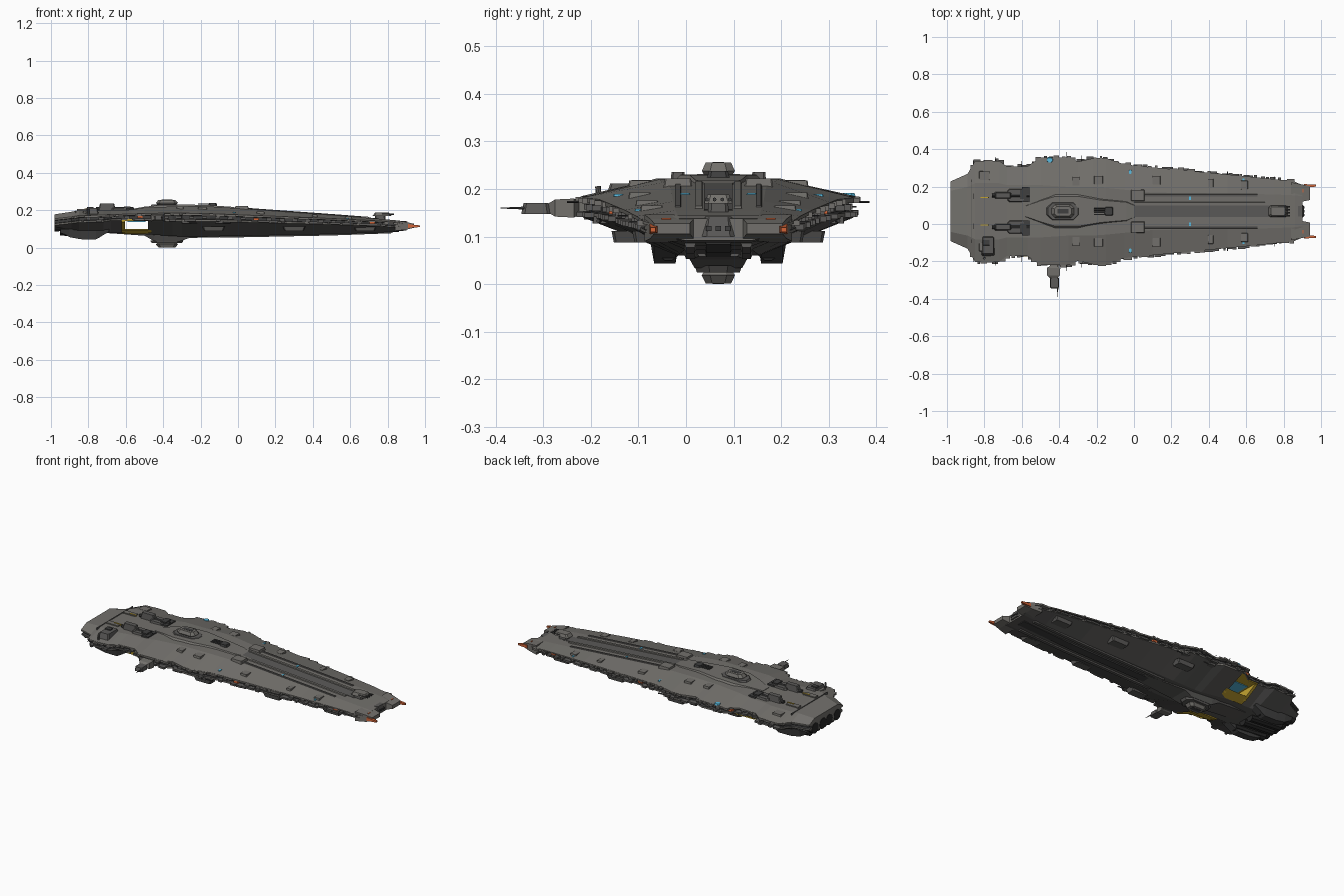
import bpy, bmesh, math, random
from mathutils import Vector

if "Cube" in bpy.data.objects:
    bpy.data.objects.remove(bpy.data.objects["Cube"])
random.seed(4)
Y0 = 0.068          # centreline of the hull

def mat(name, r, g, b):
    m = bpy.data.materials.new(name)
    m.diffuse_color = (r, g, b, 1)
    m.use_nodes = True
    m.node_tree.nodes["Principled BSDF"].inputs["Base Color"].default_value = m.diffuse_color
    return m
GREY = mat("hull_grey", .17, .163, .15)
MID = mat("panel_grey", .105, .102, .098)
DARK = mat("dark_grey", .05, .05, .05)
BLACK = mat("engine_black", .02, .02, .02)
YELLOW = mat("hangar_yellow", .55, .37, .03)
BLUE = mat("signal_blue", .1, .5, .75)
ORANGE = mat("tip_orange", .65, .13, .04)

def loft(name, rings, *mats, rule=None):
    """Skin closed rings of equal length and cap both ends."""
    bm = bmesh.new()
    vs = [[bm.verts.new(p) for p in r] for r in rings]
    n = len(rings[0])
    for a, b in zip(vs, vs[1:]):
        for i in range(n):
            f = bm.faces.new((a[i], a[(i+1) % n], b[(i+1) % n], b[i]))
            if rule:
                f.material_index = rule(i)
    bm.faces.new(vs[0][::-1])
    bm.faces.new(vs[-1])
    bmesh.ops.recalc_face_normals(bm, faces=bm.faces)
    me = bpy.data.meshes.new(name)
    bm.to_mesh(me)
    bm.free()
    for m in mats:
        me.materials.append(m)
    ob = bpy.data.objects.new(name, me)
    bpy.context.collection.objects.link(ob)
    return ob

def box(name, x, y, z, m):
    """Box from (min, max) ranges."""
    return loft(name, [[(a, y[0], z[0]), (a, y[1], z[0]), (a, y[1], z[1]), (a, y[0], z[1])] for a in x], m)

def pad(name, x, y, z0, z1, lx, ly, t, m, cut=.3):
    """Chamfered eight-sided block whose top is scaled by t."""
    def ring(z, s):
        a, b = lx/2*s, ly/2*s
        c = min(a, b)*cut
        return [(x+p, y+q, z) for p, q in ((a, -b+c), (a, b-c), (a-c, b), (-a+c, b),
                                          (-a, b-c), (-a, -b+c), (-a+c, -b), (a-c, -b))]
    return loft(name, [ring(z0, 1), ring(z1, t)], m)

def rod(name, p, q, r, m, r2=None, n=8):
    p, q = Vector(p), Vector(q)
    rot = (q-p).to_track_quat('Z', 'Y')
    def ring(c, s):
        return [c + rot @ Vector((s*math.cos(2*math.pi*i/n), s*math.sin(2*math.pi*i/n), 0)) for i in range(n)]
    return loft(name, [ring(p, r), ring(q, r if r2 is None else r2)], m)

# hull stations: x, half width, roof half width, roof z, edge top z, edge bottom z, belly half width, belly z
ST = [(-.98, .16, .11, .178, .155, .12, .10, .095), (-.89, .2, .13, .192, .165, .13, .11, .085),
      (-.85, .27, .15, .2, .172, .135, .11, .08), (-.72, .27, .15, .2, .175, .138, .11, .078),
      (-.68, .24, .14, .2, .177, .145, .1, .078), (-.57, .24, .14, .203, .18, .147, .1, .078),
      (-.5, .288, .14, .214, .183, .145, .1, .072), (-.35, .288, .13, .22, .185, .14, .085, .062),
      (-.3, .265, .13, .221, .185, .14, .085, .06), (-.22, .283, .13, .222, .183, .14, .085, .06),
      (-.15, .285, .125, .22, .182, .14, .085, .06), (-.05, .25, .115, .214, .178, .138, .085, .062),
      (.1, .235, .1, .203, .172, .135, .08, .065), (.5, .197, .095, .174, .156, .124, .07, .073),
      (.75, .172, .09, .155, .143, .115, .07, .08), (.86, .158, .085, .145, .133, .108, .07, .088),
      (.9, .14, .08, .138, .127, .106, .07, .092)]

def at(x):
    for a, b in zip(ST, ST[1:]):
        if x <= b[0]:
            t = (x-a[0])/(b[0]-a[0])
            return [p+(q-p)*t for p, q in zip(a, b)]
    return list(ST[-1])

def roof(x, d):
    _, w, tw, zt, ze, *_ = at(x)
    return zt if abs(d) < tw else zt+(ze-zt)*(abs(d)-tw)/(w-tw)

def section(s):
    x, w, tw, zt, e1, e2, bw, zb = s
    zm, h = (e1+e2)/2, (e1-e2)*.25
    half = [(tw, zt), (w, e1), (w, zm+h), (w-.02, zm+h*.8), (w-.02, zm-h*.8), (w-.004, zm-h), (w-.004, e2), (bw, zb)]
    return [(x, Y0+y, z) for y, z in half] + [(x, Y0-y, z) for y, z in reversed(half)]

# main hull with dark trench along each edge and darker belly
def hull_rule(i):
    return 2 if i in (2, 3, 4, 10, 11, 12) else 1 if i in (6, 7, 8) else 0
hull = loft("hull", [section(s) for s in ST], GREY, MID, DARK, YELLOW, rule=hull_rule)

# hangar tunnel right through the hull
cutter = box("hangar_cutter", (-.605, -.48), (Y0-.4, Y0+.4), (.097, .142), YELLOW)
cutter.hide_render = True
cutter.hide_viewport = True
cutter.display_type = 'WIRE'
mod = hull.modifiers.new("hangar", 'BOOLEAN')
mod.operation, mod.solver, mod.object = 'DIFFERENCE', 'EXACT', cutter
mod.material_mode = 'TRANSFER'

for s, side in ((1, "left"), (-1, "right")):
    def yy(a, b):
        return tuple(sorted((Y0+s*a, Y0+s*b)))
    # hangar frame, lit plate and sill
    for xa in (-.622, -.48):
        loft("hangar_frame_"+side, [[(x, Y0+s*.135, .082), (x, Y0+s*.235, .138), (x, Y0+s*.235, .15), (x, Y0+s*.135, .098)]
                                    for x in (xa, xa+.017)], YELLOW)
    loft("hangar_sill_"+side, [[(x, Y0+s*.105, .074), (x, Y0+s*.165, .094), (x, Y0+s*.155, .099), (x, Y0+s*.105, .082)]
                               for x in (-.62, -.465)], YELLOW)
    box("hangar_lintel_"+side, (-.62, -.465), yy(.2, .243), (.142, .154), YELLOW)
    box("hangar_light_"+side, (-.59, -.495), yy(.1, .19), (.138, .143), BLUE)
    # bow prong with orange tip
    loft("bow_prong_"+side, [[(x, Y0+s*a, z0), (x, Y0+s*b, z0), (x, Y0+s*b, z1), (x, Y0+s*a, z1)] for x, a, b, z0, z1 in
         ((.84, .05, .155, .09, .146), (.9, .052, .143, .096, .137), (.94, .06, .135, .106, .128))], GREY)
    loft("bow_tip_"+side, [[(x, Y0+s*a, z0), (x, Y0+s*b, z0), (x, Y0+s*b, z1), (x, Y0+s*a, z1)] for x, a, b, z0, z1 in
         ((.91, .125, .145, .106, .126), (.972, .132, .143, .11, .119))], ORANGE)
    box("bow_marker_"+side, (.9, .905), yy(.1, .12), (.127, .139), ORANGE)
    # long roof rails and belly rails
    loft("roof_rail_"+side, [[(x, Y0+s*a, at(x)[3]-.01) for a in (.03, .052)] +
         [(x, Y0+s*a, at(x)[3]+.006) for a in (.048, .034)] for x in (0, .1, .5, .7)], GREY)
    loft("outer_rail_"+side, [[(x, Y0+s*a, at(x)[3]-.01) for a in (.076, .095)] +
         [(x, Y0+s*a, at(x)[3]+.004) for a in (.09, .08)] for x in (.05, .3, .5, .66)], MID)
    loft("belly_rail_"+side, [[(x, Y0+s*a, at(x)[7]+.01) for a in (.045, .075)] +
         [(x, Y0+s*a, at(x)[7]-.008) for a in (.068, .05)] for x in (-.1, .1, .5, .82)], MID)
    pad("rail_block_"+side, .02, Y0+s*.085, .19, .222, .08, .065, .85, GREY, .1)
    # stern towers
    pad("stern_tower_base_"+side, -.63, Y0+s*.085, .19, .213, .1, .075, .85, MID)
    pad("stern_tower_"+side, -.7, Y0+s*.085, .19, .236, .1, .036, .75, MID)
    rod("tower_gun_"+side, (-.76, Y0+s*.085, .208), (-.56, Y0+s*.085, .208), .01, DARK)
    box("tower_hatch_"+side, (-.61, -.575), yy(.065, .115), (.2, .22), DARK)
    box("stern_deck_"+side, (-.86, -.78), yy(.065, .095), (.19, .206), GREY)
    box("stern_stripe_"+side, (-.82, -.775), yy(.07, .076), (.2, .209), YELLOW)
    box("stern_line_"+side, (-.6, -.555), yy(.05, .13), (.19, .212), DARK)
    # lower engine block and nozzles
    loft("engine_block_"+side, [[(x, Y0+s*.09, z), (x, Y0+s*.135, z), (x, Y0+s*.145, .1), (x, Y0+s*.08, .1)]
         for x, z in ((-.95, .085), (-.9, .056), (-.84, .045), (-.76, .044), (-.69, .085))], DARK)
    for d in (.03, .105):
        rod("engine_nozzle_"+side, (-.9, Y0+s*d, .118), (-.982, Y0+s*d, .118), .026, BLACK, .032, 12)
        rod("engine_cowl_"+side, (-.95, Y0+s*d, .092), (-.74, Y0+s*d, .074), .028, BLACK, .025, 10)
    # raised hatches on the roof slopes
    for x, d, lx in ((-.31, .16, .04), (-.19, .165, .05), (.12, .165, .045), (.41, .15, .03), (.59, .14, .04), (-.8, .19, .06)):
        z = roof(x, d)
        pad("roof_hatch_"+side, x, Y0+s*d, z-.012, z+.006, lx, .05, .9, GREY, .1)
    for x in (-.13, .3, .68):
        d = at(x)[1]*.7
        pad("belly_block_"+side, x, Y0+s*d, .088, .112, .1, .05, 1.2, MID, .2)
    # blue marks on the shoulders and bow slope
    for x, d in ((.585, .165), (-.02, .21), (.3, .07)):
        z = roof(x, d)
        pad("blue_mark_"+side, x, Y0+s*d, z-.002, z+.003, .012, .022, .9, BLUE)
    # edge fittings, set irregularly along both trench lips
    for i in range(58):
        x = -.86 + i*.0298 + random.uniform(-.01, .01)
        p = at(x)
        k, hi = random.uniform(.003, .013), random.random() < .5
        z = p[4]-.007 if hi else p[5]+.006
        l = random.uniform(.006, .022)
        box("edge_fitting_"+side, (x-l, x+l), yy(p[1]-.025, p[1]+k), (z-.005, z+.006), GREY if hi else MID)
    for i in range(24):
        x = -.8 + i*.069
        p = at(x)
        zm = (p[4]+p[5])/2
        box("trench_box_"+side, (x-.014, x+.014), yy(p[1]-.03, p[1]-.006), (zm-.006, zm+.006), ORANGE if i % 9 == 4 else MID)
    for x, l in ((-.86, .02), (-.74, .02), (-.6, .03), (-.36, .03), (-.28, .03), (.5, .015), (.75, .015)):
        p = at(x)
        rod("edge_antenna_"+side, (x, Y0+s*(p[1]-.02), p[4]-.012), (x, Y0+s*(p[1]+l), p[4]-.012), .0018, DARK, n=4)
    # side guns under the shoulders
    for x in (-.28, -.1):
        p = at(x)
        box("side_gun_"+side, (x-.02, x+.02), yy(p[1]-.05, p[1]-.005), (.128, .142), MID)
        rod("side_gun_barrel_"+side, (x, Y0+s*(p[1]-.02), .133), (x+.06, Y0+s*(p[1]-.015), .133), .004, DARK)

# raised superstructure on the roof
loft("roof_plateau", [[(x, Y0-a, z-.02), (x, Y0+a, z-.02), (x, Y0+a*.8, z), (x, Y0-a*.8, z)] for x, a, z in
     ((-.58, .035, .205), (-.5, .07, .219), (-.42, .1, .227), (-.3, .1, .23), (-.18, .075, .229), (-.04, .06, .219), (.02, .03, .21))], GREY)
loft("roof_channel", [[(x, Y0-.03, z-.01), (x, Y0+.03, z-.01), (x, Y0+.03, z+.002), (x, Y0-.03, z+.002)]
     for x, z in ((0, .211), (.1, .203), (.5, .174), (.75, .155))], MID)
box("stern_bridge", (-.87, -.865), (Y0-.17, Y0+.17), (.17, .2), MID)
pad("stern_hatch", -.78, -.115, .18, .212, .07, .11, .8, MID, .15)
pad("stern_hatch_top", -.79, -.1, .2, .217, .04, .03, .9, DARK, .1)
rod("sensor_mast", (-.8, Y0-.25, .17), (-.8, Y0-.253, .206), .006, MID)

# large turrets above and below
for name, z, k in (("top_turret", .226, 1), ("keel_turret", .031, -1)):
    pad(name+"_ring", -.38, Y0, z-k*.008, z+k*.006, .18, .1, .9, MID, .6)
    pad(name+"_neck", -.38, Y0, z+k*.004, z+k*.012, .1, .06, 1.15, GREY, .5)
    pad(name+"_head", -.38, Y0, z+k*.012, z+k*.03, .12, .07, .75, GREY, .5)
    box(name+"_slot", (-.41, -.35), (Y0-.012, Y0+.012), tuple(sorted((z+k*.025, z+k*.031))), DARK)

# small gun turrets on the centreline
pad("middle_turret", -.135, Y0, .22, .238, .05, .05, .8, DARK)
pad("bow_turret_base", .76, Y0, .14, .172, .06, .045, .9, MID)
pad("bow_turret", .77, Y0, .17, .188, .1, .06, .75, GREY)
for d in (-.024, -.008, .008, .024):
    rod("bow_turret_barrel", (.77, Y0+d, .178), (.835, Y0+d, .178), .004, DARK)
    rod("middle_turret_barrel", (-.13, Y0+d*.7, .233), (-.215, Y0+d*.7, .233), .0035, DARK)

# keel, belly spine and bow block
loft("keel", [[(x, Y0-b, .1), (x, Y0+b, .1), (x, Y0+a, z), (x, Y0-a, z)] for x, a, b, z in
     ((-.7, .05, .07, .078), (-.5, .055, .08, .064), (-.45, .05, .08, .036), (-.31, .05, .08, .034), (-.26, .06, .08, .052), (.0, .04, .07, .058))], MID)
loft("belly_spine", [[(x, Y0-.035, z+.02), (x, Y0+.035, z+.02), (x, Y0+.025, z), (x, Y0-.025, z)]
     for x, z in ((-.05, .057), (.5, .066), (.86, .084))], DARK)
pad("bow_block", .87, Y0, .1, .142, .08, .07, .8, MID)
for d in (-.02, 0, .02):
    box("bow_port", (.9, .912), (Y0+d-.006, Y0+d+.006), (.112, .122), DARK)

# blue landing marker on the left shoulder
pad("landing_marker", -.45, .342, roof(-.45, .274)-.004, roof(-.45, .274)+.005, .035, .03, .8, BLUE, .6)

# docking outrigger on the right side
loft("outrigger", [[(-.43-a, y, .16-h), (-.43+a, y, .16-h), (-.43+a, y, .16+h), (-.43-a, y, .16+h)] for y, a, h in
     ((-.19, .018, .012), (-.225, .02, .014), (-.235, .036, .02), (-.275, .034, .018), (-.29, .02, .009))], GREY)
pad("outrigger_head", -.425, -.315, .148, .171, .05, .062, .85, MID)
rod("outrigger_probe", (-.408, -.33, .16), (-.408, -.39, .16), .004, DARK, .001, 6)
